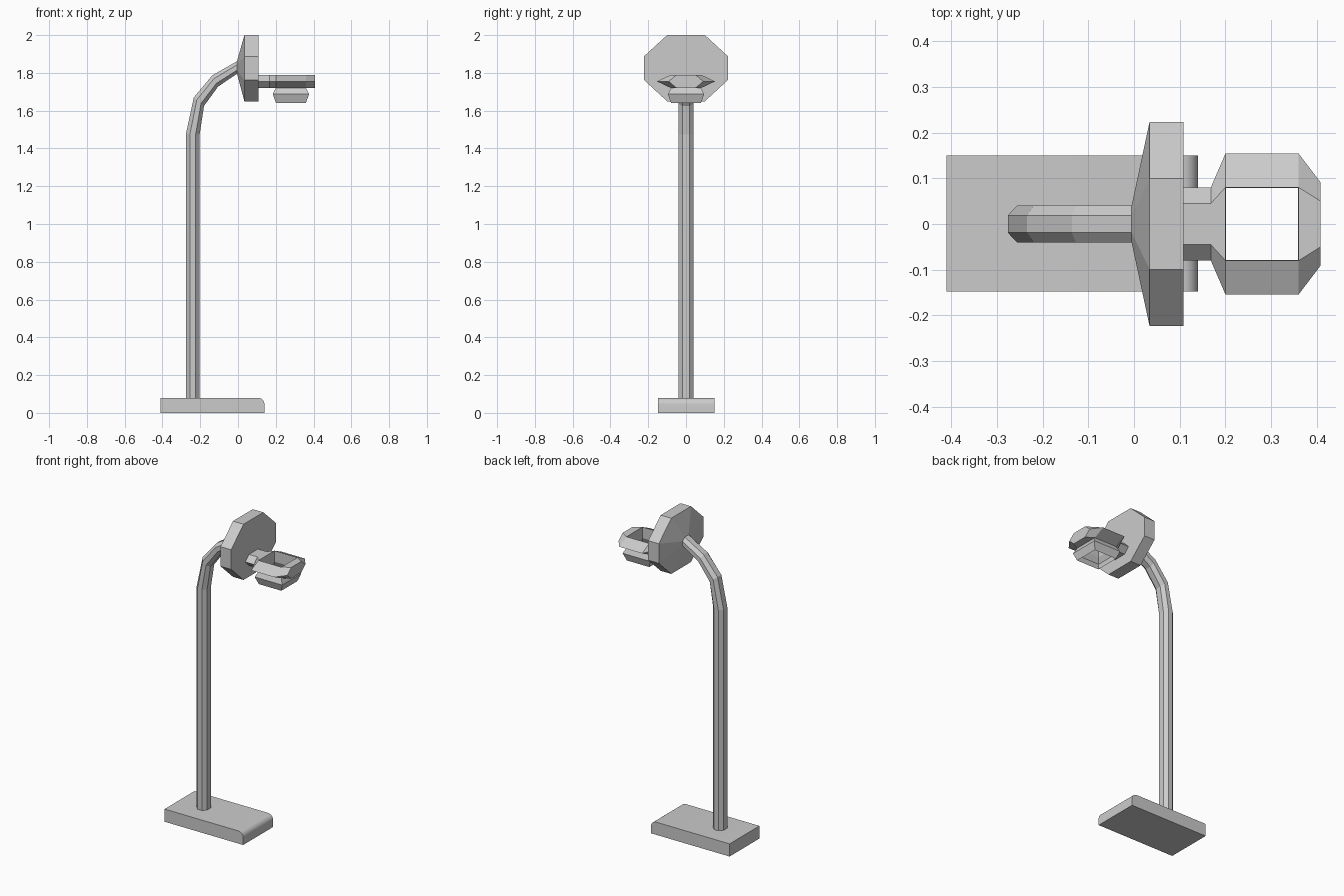
import bpy, bmesh, math

if "Cube" in bpy.data.objects:
    bpy.data.objects.remove(bpy.data.objects["Cube"])


def finish(name, bm):
    bmesh.ops.remove_doubles(bm, verts=bm.verts, dist=1e-5)
    bmesh.ops.recalc_face_normals(bm, faces=bm.faces)
    mesh = bpy.data.meshes.new(name)
    bm.to_mesh(mesh)
    bm.free()
    ob = bpy.data.objects.new(name, mesh)
    bpy.context.collection.objects.link(ob)
    return ob


def loft(name, rings, caps=(True, True), skip=(), extra=()):
    """Skin rings of points; skip holds (span, side) faces to leave out, extra adds faces."""
    bm = bmesh.new()
    rows = [[bm.verts.new(p) for p in ring] for ring in rings]
    n = len(rings[0])
    for i in range(len(rows) - 1):
        for j in range(n):
            if (i, j) not in skip:
                k = (j + 1) % n
                bm.faces.new((rows[i][j], rows[i][k], rows[i + 1][k], rows[i + 1][j]))
    if caps[0]:
        bm.faces.new(rows[0][::-1])
    if caps[1]:
        bm.faces.new(rows[-1])
    for quad in extra:
        bm.faces.new([rows[i][j] for i, j in quad])
    return finish(name, bm)


def octagon(a, b, flat_a, flat_b):
    return [(a, -flat_b), (a, flat_b), (flat_a, b), (-flat_a, b),
            (-a, flat_b), (-a, -flat_b), (-flat_a, -b), (flat_a, -b)]


# Base slab with one rounded top edge
R = 0.035
profile = [(-0.41, 0), (0.14, 0)]
for s in range(7):
    t = math.pi / 2 * s / 6
    profile.append((0.14 - R + R * math.cos(t), 0.08 - R + R * math.sin(t)))
profile.append((-0.41, 0.08))
base = loft("base", [[(x, y, z) for x, z in profile] for y in (-0.148, 0.15)])
bpy.context.view_layer.objects.active = base
base.select_set(True)
bpy.ops.object.shade_smooth_by_angle(angle=math.radians(30))

# Bent octagonal pole: outer and inner bend points in x, z
bends = [((-0.276, 0.075), (-0.203, 0.075)), ((-0.276, 1.475), (-0.203, 1.475)),
         ((-0.234, 1.67), (-0.18, 1.625)), ((-0.136, 1.787), (-0.105, 1.728)),
         ((-0.005, 1.862), (-0.005, 1.795))]
pole_rings = []
for (ox, oz), (ix, iz) in bends:
    cx, cz, hx, hz = (ox + ix) / 2, (oz + iz) / 2, (ox - ix) / 2, (oz - iz) / 2
    pole_rings.append([(cx + a * hx, b, cz + a * hz)
                       for a, b in octagon(1, 0.041, 0.42, 0.019)])
loft("pole", pole_rings, caps=(True, False))

# Octagonal backboard tapering onto the pole end
board = octagon(0.176, 0.223, 0.062, 0.099)
loft("backboard", [pole_rings[-1]] +
     [[(x, b, 1.825 + a) for a, b in board] for x in (0.034, 0.108)],
     caps=(False, True))

# Hoop with bracket: hexagonal sections along x, square opening in the middle
sections = [(0.105, 0.08, 0.045), (0.168, 0.08, 0.045), (0.2, 0.154, 0.08),
            (0.36, 0.154, 0.08), (0.408, 0.091, 0.05)]
hoop_rings = [[(x, o, 1.755), (x, i, 1.79), (x, -i, 1.79),
               (x, -o, 1.755), (x, -i, 1.72), (x, i, 1.72)] for x, o, i in sections]
walls = [[(2, 1), (2, 2), (2, 4), (2, 5)], [(3, 1), (3, 2), (3, 4), (3, 5)],
         [(2, 1), (3, 1), (3, 5), (2, 5)], [(2, 2), (3, 2), (3, 4), (2, 4)]]
loft("hoop", hoop_rings, skip={(2, 1), (2, 4)}, extra=walls)

# Open net collar below the hoop
net_rings = [[(0.28 + sx * h, sy * h, z) for sx, sy in ((1, 1), (-1, 1), (-1, -1), (1, -1))]
             for h, z in ((0.08, 1.72), (0.096, 1.687), (0.079, 1.64))]
loft("net", net_rings, caps=(False, False))
